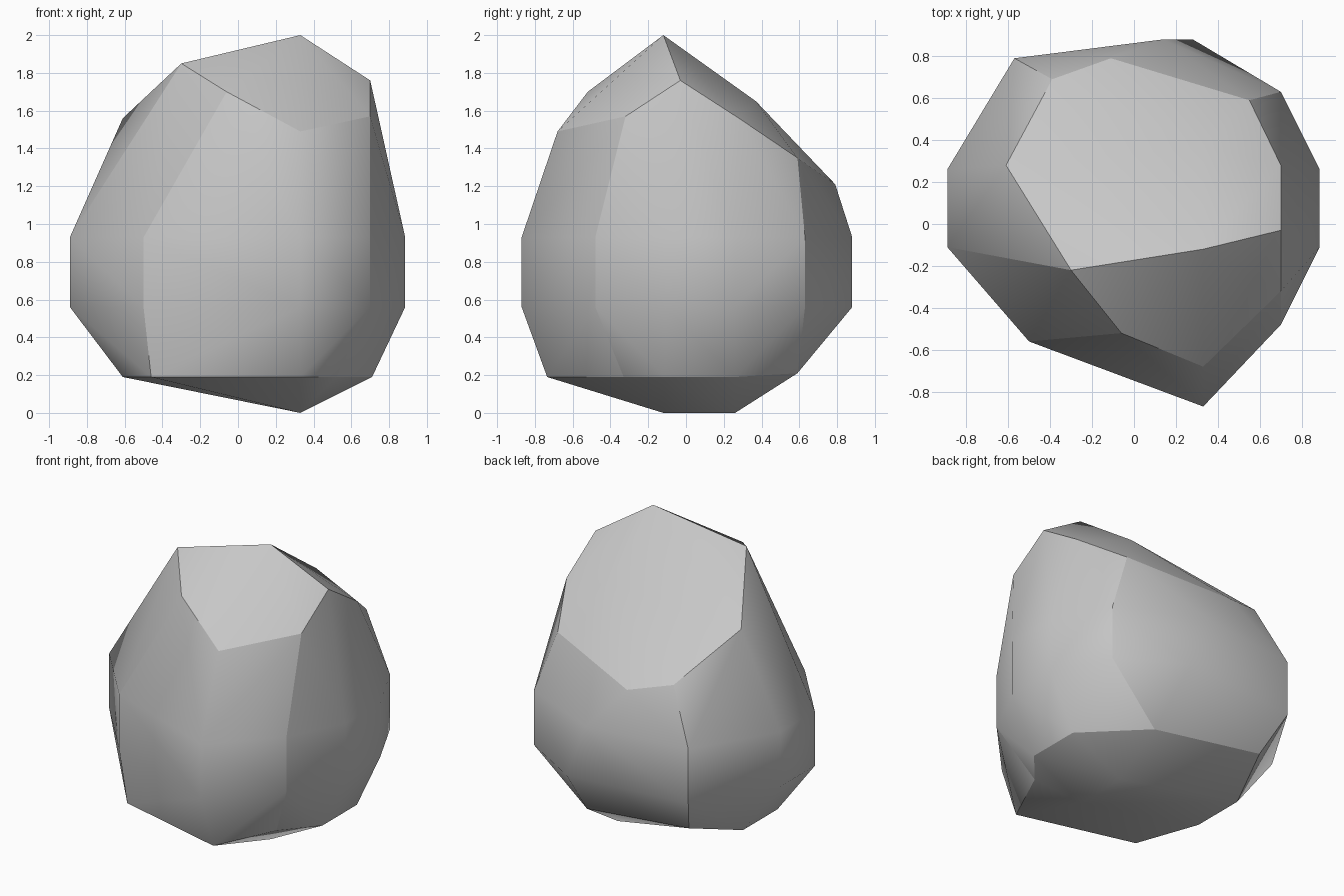
import bpy
import bmesh
from mathutils import Vector

cube = bpy.data.objects.get("Cube")
if cube:
    bpy.data.objects.remove(cube, do_unlink=True)

# Corners of the boulder, one letter each
belt = {  # vertical band: capital letter on its upper edge, small on its lower
    "A": (-.89, -.11), "B": (-.5, -.56), "C": (.33, -.87),
    "D": (.7, -.48), "E": (.885, -.11), "F": (.885, .26),
    "G": (.7, .63), "H": (-.57, .79), "I": (-.89, .26),
}
crown = {  # sloping top facet, and the front facet below its ridge
    "K": (.33, -.12, 2), "L": (.7, -.03, 1.76), "M": (.7, .28, 1.56),
    "N": (.55, .59, 1.35), "O": (-.11, .79, 1.21), "P": (-.39, .69, 1.28),
    "Q": (-.61, .28, 1.56), "R": (-.3, -.22, 1.85), "S": (.33, .37, 1.65),
    "T": (-.06, -.52, 1.7), "U": (.33, -.68, 1.49), "V": (.7, -.32, 1.57),
}
base_rim = {
    "k": (-.61, -.11), "l": (-.46, -.53), "m": (.33, -.735),
    "o": (.71, -.11), "p": (.71, .26), "s": (-.61, .26),
}
extras = {  # skewed back column, raised back rim and lowest ridge
    "J": (.14, .88, .93), "j": (.28, .88, .56),
    "q": (.33, .59, .21), "r": (-.47, .64, .31),
    "t": (.33, -.12, 0), "u": (.33, .26, 0),
}
notch = Vector((.52, -.33, .19))

# Chains of corners that form hard creases; all else is smooth
creases = [
    "KLMNOPQRK",    # crown outline
    "RTUVL",        # front facet outline
    "klmnopqrsk",   # base outline
    "TBbl", "VDdn", "NGgq", "PHhr",  # four upright corners
    "RA",           # shoulder
]


def stone_material():
    mat = bpy.data.materials.new("stone_grey")
    colour = (.57, .57, .57, 1)
    mat.use_nodes = True
    mat.diffuse_color = colour
    shader = next(n for n in mat.node_tree.nodes if n.type == "BSDF_PRINCIPLED")
    shader.inputs["Base Color"].default_value = colour
    shader.inputs["Roughness"].default_value = .9
    return mat


def corner_positions():
    places = {name: Vector(p) for name, p in (crown | extras).items()}
    for name, (x, y) in belt.items():
        places[name] = Vector((x, y, .93))
        places[name.lower()] = Vector((x, y, .56))
    for name, (x, y) in base_rim.items():
        places[name] = Vector((x, y, .19))
    return places


def build_boulder():
    places = corner_positions()
    bm = bmesh.new()
    for position in places.values():
        bm.verts.new(position)

    # Wrap the corners in a faceted skin
    bmesh.ops.convex_hull(bm, input=bm.verts[:])

    def corner_name(vert):
        return min(places, key=lambda name: (places[name] - vert.co).length)

    # Push a small notch into the base rim
    rim = [e for e in bm.edges if {corner_name(v) for v in e.verts} == {"m", "o"}]
    bmesh.ops.subdivide_edges(bm, edges=rim, cuts=1)
    middle = (places["m"] + places["o"]) / 2
    for vert in bm.verts:
        if (vert.co - middle).length < .001:
            vert.co = notch
    places["n"] = notch
    bmesh.ops.triangulate(bm, faces=bm.faces[:])
    bmesh.ops.recalc_face_normals(bm, faces=bm.faces[:])

    # Smooth patches divided by hard creases
    for face in bm.faces:
        face.smooth = True
    hard = {frozenset(pair) for chain in creases for pair in zip(chain, chain[1:])}
    for edge in bm.edges:
        edge.smooth = frozenset(corner_name(v) for v in edge.verts) not in hard

    mesh = bpy.data.meshes.new("boulder")
    bm.to_mesh(mesh)
    bm.free()
    mesh.materials.append(stone_material())
    boulder = bpy.data.objects.new("boulder", mesh)
    bpy.context.collection.objects.link(boulder)


build_boulder()
